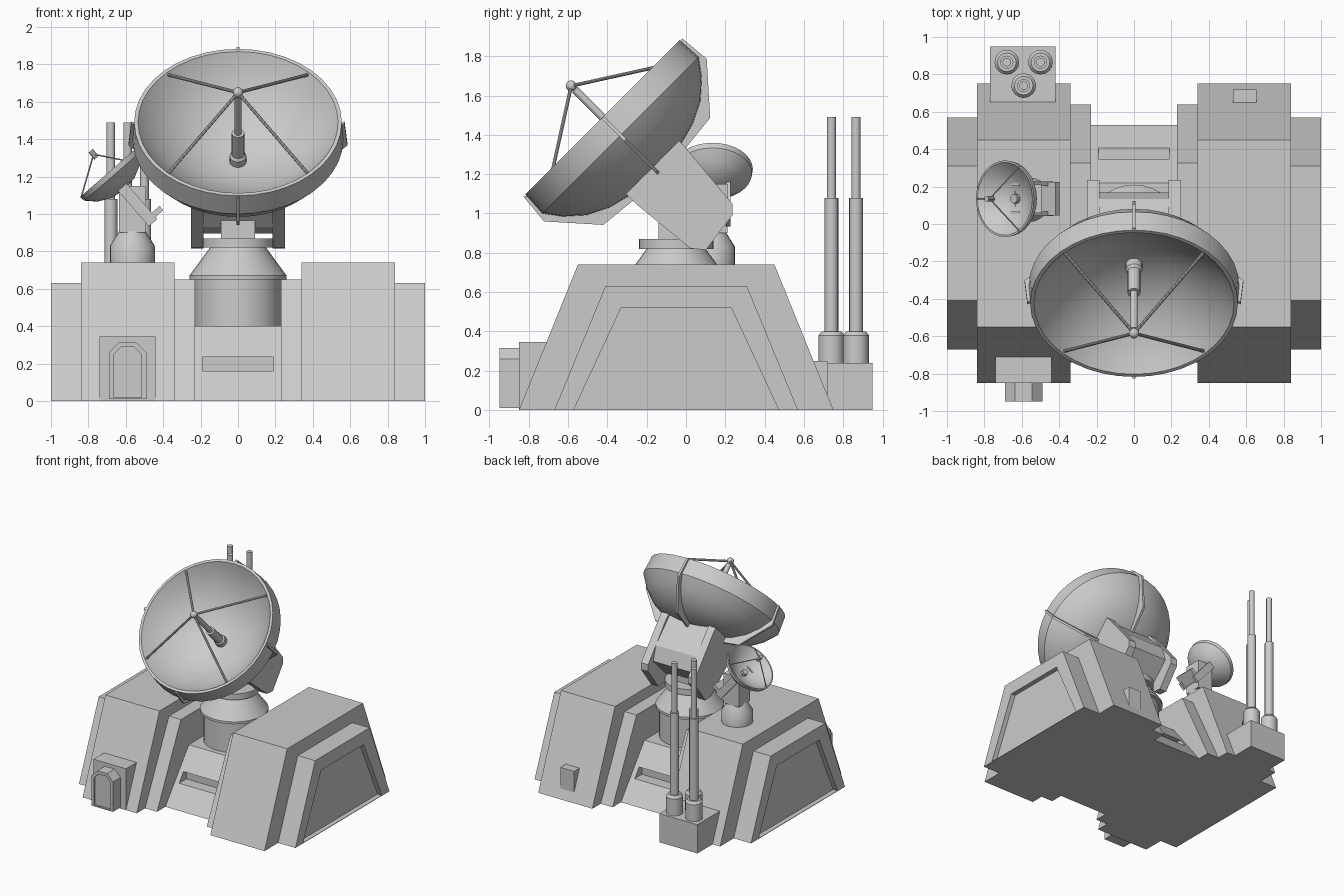
import bpy, bmesh, math
from mathutils import Matrix, Vector

cube = bpy.data.objects.get("Cube")
if cube:
    bpy.data.objects.remove(cube, do_unlink=True)

grey = bpy.data.materials.new("light_grey")
grey.use_nodes = True
grey.diffuse_color = (0.6, 0.6, 0.6, 1)
grey.node_tree.nodes["Principled BSDF"].inputs["Base Color"].default_value = (0.6, 0.6, 0.6, 1)

IDENT = Matrix.Identity(4)


def finish(bm, name, frame=IDENT, smooth=False):
    bmesh.ops.recalc_face_normals(bm, faces=bm.faces)
    mesh = bpy.data.meshes.new(name)
    bm.to_mesh(mesh)
    bm.free()
    mesh.transform(frame)
    mesh.materials.append(grey)
    ob = bpy.data.objects.new(name, mesh)
    bpy.context.collection.objects.link(ob)
    if smooth:
        bpy.ops.object.select_all(action='DESELECT')
        ob.select_set(True)
        bpy.context.view_layer.objects.active = ob
        bpy.ops.object.shade_smooth_by_angle(angle=math.radians(35))
    return ob


def prism(name, outline, a, b, axis="x", frame=IDENT):
    """Extrude a 2D outline from a to b; outline is (y,z) for x, (x,z) for y."""
    place = (lambda p: (a, *p)) if axis == "x" else (lambda p: (p[0], a, p[1]))
    bm = bmesh.new()
    face = bm.faces.new([bm.verts.new(place(p)) for p in outline])
    ext = bmesh.ops.extrude_face_region(bm, geom=[face])
    move = Vector((b - a, 0, 0)) if axis == "x" else Vector((0, b - a, 0))
    bmesh.ops.translate(bm, vec=move, verts=[g for g in ext["geom"] if isinstance(g, bmesh.types.BMVert)])
    return finish(bm, name, frame)


def box(name, x, y, z, frame=IDENT):
    return prism(name, [(y[0], z[0]), (y[1], z[0]), (y[1], z[1]), (y[0], z[1])], *x, frame=frame)


def lathe(name, profile, frame=IDENT, steps=32):
    """Spin a closed (radius, height) profile about z."""
    bm = bmesh.new()
    vs = [bm.verts.new((r, 0, h)) for r, h in profile]
    es = [bm.edges.new(pair) for pair in zip(vs, vs[1:])]
    bmesh.ops.spin(bm, geom=vs + es, cent=(0, 0, 0), axis=(0, 0, 1), angle=math.tau, steps=steps)
    bmesh.ops.remove_doubles(bm, verts=bm.verts, dist=0.0005)
    return finish(bm, name, frame, True)


def rod(name, a, b, r, frame=IDENT):
    a, b = Vector(a), Vector(b)
    bm = bmesh.new()
    turn = (b - a).to_track_quat('Z', 'Y').to_matrix().to_4x4()
    bmesh.ops.create_cone(bm, cap_ends=True, segments=10, radius1=r, radius2=r, depth=(b - a).length,
                          matrix=Matrix.Translation((a + b) / 2) @ turn)
    return finish(bm, name, frame, True)


def ball(name, centre, r, frame=IDENT):
    bm = bmesh.new()
    bmesh.ops.create_uvsphere(bm, u_segments=16, v_segments=8, radius=r, matrix=Matrix.Translation(centre))
    return finish(bm, name, frame, True)


def cut(ob, cutter):
    mod = ob.modifiers.new("recess", 'BOOLEAN')
    mod.operation = 'DIFFERENCE'
    mod.solver = 'EXACT'
    mod.object = cutter
    bpy.context.view_layer.objects.active = ob
    bpy.ops.object.modifier_apply(modifier=mod.name)
    bpy.data.objects.remove(cutter, do_unlink=True)


def trapezoid(low, high, z):
    """Side outline, symmetric about y = -0.05, from half widths."""
    c = -0.05
    return [(c - low, 0), (c + low, 0), (c + high, z), (c - high, z)]


# Stepped bunker halves with recessed outer panels
for s, side in ((1, "left"), (-1, "right")):
    prism(side + "_main_block", trapezoid(0.80, 0.50, 0.74), s * 0.34, s * 0.84)
    prism(side + "_inner_step", trapezoid(0.69, 0.375, 0.65), s * 0.23, s * 0.34)
    outer = prism(side + "_outer_step", trapezoid(0.62, 0.36, 0.63), s * 0.84, s * 1.0)
    panel = [(-0.58, -0.02), (0.48, -0.02), (0.23, 0.52), (-0.33, 0.52)]
    panel = [(-0.57, 0.004), (0.47, 0.004), (0.23, 0.52), (-0.33, 0.52)]
    cut(outer, prism("panel_cutter", panel, s * 0.96, s * 1.1))

# Centre ramp with a slot at front and back
ramp = prism("centre_ramp", trapezoid(0.58, 0.27, 0.40), -0.23, 0.23)
cut(ramp, box("slot_cutter", (-0.19, 0.19), (0.31, 0.7), (0.16, 0.235)))
cut(ramp, box("slot_cutter", (-0.19, 0.19), (-0.8, -0.41), (0.16, 0.235)))

# Entrance porch and arched door
box("porch", (-0.74, -0.44), (-0.85, -0.70), (0, 0.345))


def arch(w, bottom, top):
    c, k = -0.59, w * 0.55
    return [(c - w, bottom), (c + w, bottom), (c + w, top - k), (c + w - k, top), (c - w + k, top), (c - w, top - k)]


frame_ob = prism("door_frame", arch(0.10, 0.01, 0.315), -0.95, -0.84, "y")
cut(frame_ob, prism("door_cutter", arch(0.075, 0.02, 0.29), -1.0, -0.935, "y"))

# Rear utility box, vent and mast cluster
box("mast_box", (-0.77, -0.42), (0.65, 0.95), (0, 0.24))
box("rear_vent", (0.53, 0.655), (0.60, 0.72), (0.07, 0.25))
for i, (x, y) in enumerate([(-0.68, 0.865), (-0.50, 0.865), (-0.59, 0.74)]):
    lathe(f"mast_{i + 1}", [(0, 0.24), (0.066, 0.24), (0.066, 0.38), (0.05, 0.40), (0.035, 0.40), (0.035, 1.08),
                            (0.023, 1.08), (0.023, 1.49), (0, 1.49)], Matrix.Translation((x, y, 0)), 16)

# Turret under the main dish
lathe("turret", [(0, 0.39), (0.232, 0.39), (0.232, 0.65), (0.26, 0.65), (0.26, 0.67), (0.15, 0.82), (0.19, 0.82),
                 (0.19, 0.87), (0, 0.87)], Matrix.Translation((0, -0.05, 0)))
box("turret_post", (-0.09, 0.09), (-0.14, 0.04), (0.86, 1.1))

# Main dish, built facing local +z
main = Matrix.Translation((0, -0.425, 1.49)) @ Matrix.Rotation(math.radians(45), 4, 'X')
lathe("main_dish", [(0, -0.30), (0.10, -0.292), (0.20, -0.268), (0.30, -0.222), (0.40, -0.15), (0.48, -0.075),
                    (0.535, 0), (0.555, 0), (0.563, -0.13), (0.50, -0.215), (0.41, -0.295), (0.30, -0.35),
                    (0.16, -0.385), (0, -0.395)], main, 40)
rib = [(0.45, -0.05), (0.57, -0.002), (0.585, -0.165), (0.385, -0.39), (0.10, -0.42)]
rib = [(0.555, -0.01), (0.57, -0.002), (0.585, -0.165), (0.385, -0.39), (0.10, -0.42), (0.10, -0.37), (0.38, -0.30), (0.545, -0.14)]
for i in range(4):
    prism(f"dish_rib_{i + 1}", rib, -0.009, 0.009, "y", main @ Matrix.Rotation(math.tau * i / 4, 4, 'Z'))
    a = math.tau * (i + 0.5) / 4
    rod(f"feed_strut_{i + 1}", (0.525 * math.cos(a), 0.525 * math.sin(a), -0.012), (0, 0, 0.225), 0.009, main)
lathe("feed_column", [(0, -0.31), (0.045, -0.31), (0.045, -0.255), (0.034, -0.24), (0.034, -0.08), (0.02, -0.08),
                      (0.02, 0.2), (0, 0.2)], main, 16)
ball("feed_head", (0, 0, 0.225), 0.028, main)

# Yoke and gearbox behind the main dish
arm = [(-0.19, -0.36), (0.19, -0.36), (0.19, -0.40), (0.155, -0.78), (0.115, -0.82), (-0.105, -0.85),
       (-0.155, -0.79), (-0.19, -0.45)]
for s, side in ((1, "left"), (-1, "right")):
    prism(side + "_yoke_arm", arm, s * 0.185, s * 0.25, frame=main)
prism("gearbox", [(-0.17, -0.34), (0.17, -0.34), (0.17, -0.62), (0.11, -0.73), (-0.11, -0.73), (-0.17, -0.62)],
      -0.19, 0.19, frame=main)

# Small dish on its pedestal
lathe("small_pedestal", [(0, 0.73), (0.12, 0.73), (0.12, 0.83), (0.07, 0.91), (0, 0.91)],
      Matrix.Translation((-0.565, 0.13, 0)), 24)
box("small_post", (-0.635, -0.495), (0.06, 0.21), (0.90, 1.15))
small = Matrix.Translation((-0.69, 0.135, 1.225)) @ Matrix.Rotation(math.radians(-41), 4, 'Y')
lathe("small_dish", [(0, -0.10), (0.07, -0.088), (0.14, -0.05), (0.195, 0), (0.205, 0), (0.20, -0.03), (0.15, -0.08),
                     (0.08, -0.115), (0, -0.125)], small)
for i in range(3):
    a = math.pi + math.tau * i / 3
    rod(f"small_strut_{i + 1}", (0.198 * math.cos(a), 0.198 * math.sin(a), -0.003), (0, 0, 0.125), 0.004, small)
rod("small_feed", (0, 0, 0.10), (0, 0, 0.15), 0.016, small)
rod("small_feed_base", (0, 0, -0.105), (0, 0, -0.07), 0.025, small)

# Tilt arms and counterweight of the small dish
for s, side in ((1, "left"), (-1, "right")):
    y = s * 0.08
    box(side + "_tilt_arm", (-0.03, 0.03), (y - 0.012, y + 0.012), (-0.36, -0.08), small)
box("counterweight", (-0.02, 0.085), (-0.09, 0.09), (-0.345, -0.315), small)
